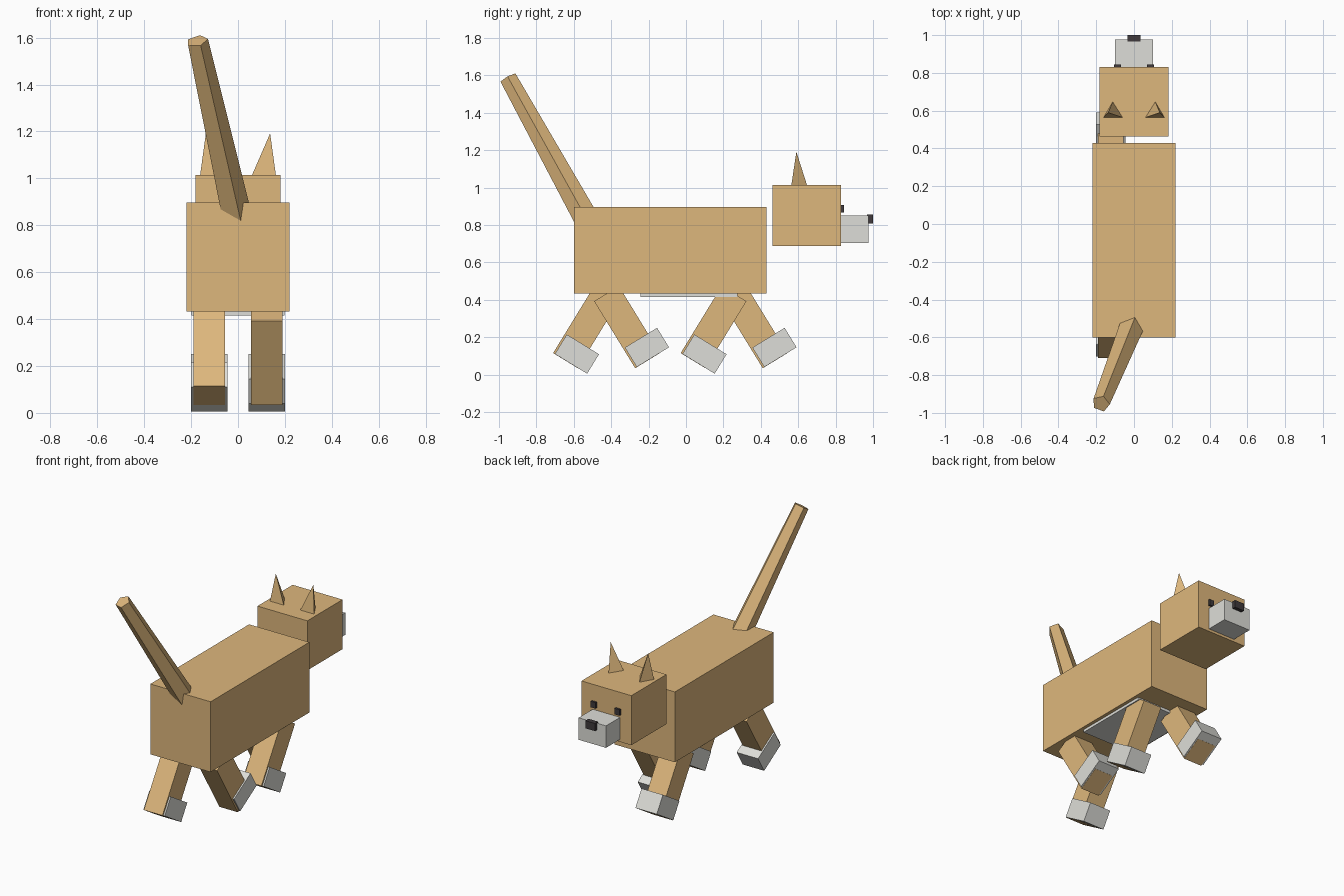
import bpy, bmesh, math
from mathutils import Vector, Matrix

if "Cube" in bpy.data.objects:
    bpy.data.objects.remove(bpy.data.objects["Cube"])


def material(name, rgb):
    m = bpy.data.materials.new(name)
    m.diffuse_color = (*rgb, 1)
    m.use_nodes = True
    m.node_tree.nodes["Principled BSDF"].inputs["Base Color"].default_value = m.diffuse_color
    return m


TAN = material("tan fur", (0.73, 0.474, 0.202))
GREY = material("pale grey fur", (0.73, 0.73, 0.69))
DARK = material("dark features", (0.05, 0.042, 0.045))


def finish(name, bm, mat):
    bmesh.ops.recalc_face_normals(bm, faces=bm.faces)
    me = bpy.data.meshes.new(name)
    bm.to_mesh(me)
    bm.free()
    me.materials.append(mat)
    ob = bpy.data.objects.new(name, me)
    bpy.context.collection.objects.link(ob)
    return ob


def box(name, xs, ys, zs, mat, matrix=Matrix()):
    """Box from ranges, optionally moved by a matrix."""
    bm = bmesh.new()
    bmesh.ops.create_cube(bm, size=1)
    for v in bm.verts:
        v.co = matrix @ Vector([(r[0] + r[1]) / 2 + c * (r[1] - r[0])
                                for c, r in zip(v.co, (xs, ys, zs))])
    return finish(name, bm, mat)


# Body, belly patch and head
box("body", (-.22, .22), (-.6, .43), (.433, .897), TAN)
box("belly_patch", (-.198, .198), (-.243, .275), (.415, .45), GREY)
box("head", (-.182, .182), (.463, .83), (.688, 1.015), TAN)
box("muzzle", (-.1, .1), (.82, .977), (.705, .85), GREY)
box("nose", (-.035, .035), (.967, 1.0), (.807, .857), DARK)

# Eyes and three-sided ears, mirrored
for side, s in (("left", -1), ("right", 1)):
    box(side + "_eye", sorted((s * .07, s * .105)), (.82, .844), (.867, .907), DARK)
    bm = bmesh.new()
    base = [bm.verts.new((s * x, y, 1.01)) for x, y in
            ((.058, .563), (.162, .563), (.112, .648))]
    tip = bm.verts.new((s * .137, .59, 1.192))
    bm.faces.new(base)
    for i in range(3):
        bm.faces.new((base[i], base[(i + 1) % 3], tip))
    finish(side + "_ear", bm, TAN)

# Striding legs with paws: side, hip position, swing direction (1 = forward)
for name, s, hip, swing in (("left_front", -1, .257, 1), ("right_front", 1, .257, -1),
                            ("left_hind", -1, -.425, -1), ("right_hind", 1, -.425, 1)):
    m = (Matrix.Translation((s * .1225, hip, .433))
         @ Matrix.Rotation(math.radians(31.5 * swing), 4, 'X'))
    box(name + "_leg", (-.068, .068), (-.0775, .0775), (-.42, 0), TAN, m)
    box(name + "_paw", (-.078, .078), (-.067, .135), (-.419, -.297), GREY, m)

# Raised five-sided tapering tail
tip = Vector((-.175, -.951, 1.586))
axis = Vector((.222, .554, -1))
root = tip + axis * .8
n = axis.normalized()
u = Vector((-.04, -.024, -.021))
u = (u - n * u.dot(n)).normalized()
w = n.cross(u)
bm = bmesh.new()
rings = []
for centre, r in ((tip, .048), (root, .07)):
    rings.append([bm.verts.new(centre + r * (u * math.cos(a) + w * math.sin(a)))
                  for a in (i * math.tau / 5 for i in range(5))])
    bm.faces.new(rings[-1])
for i in range(5):
    j = (i + 1) % 5
    bm.faces.new((rings[0][i], rings[0][j], rings[1][j], rings[1][i]))
finish("tail", bm, TAN)
